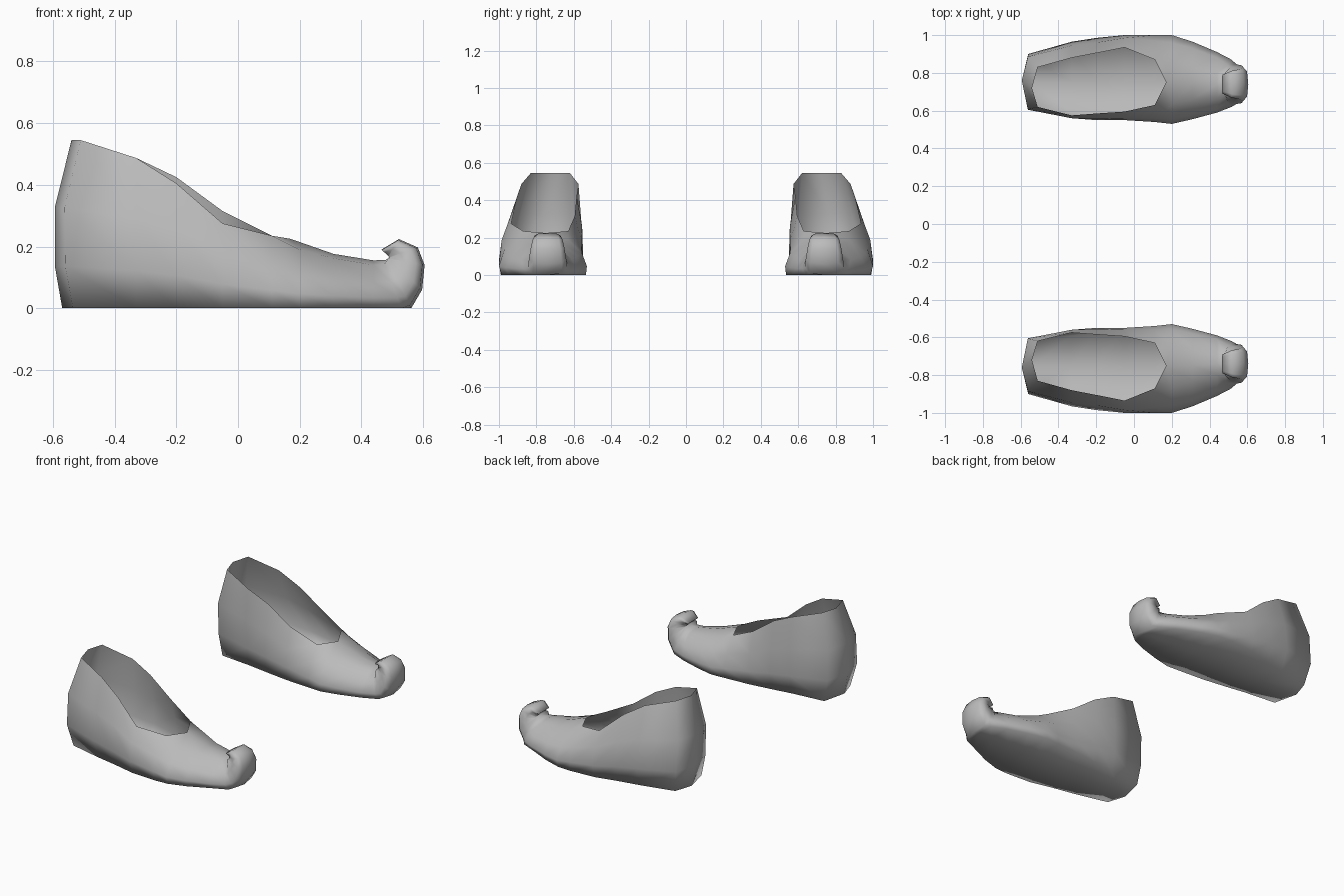
import bpy, bmesh

if "Cube" in bpy.data.objects:
    bpy.data.objects.remove(bpy.data.objects["Cube"])

felt = bpy.data.materials.new("grey felt")
felt.diffuse_color = (0.5, 0.5, 0.5, 1)
felt.use_nodes = True
felt.node_tree.nodes["Principled BSDF"].inputs["Base Color"].default_value = felt.diffuse_color

# Cross-sections from heel to curled toe:
# sole (x, z), top (x, z), inner y and outer y at sole/low/mid/top, middle y,
# crown offset (x, z) or None where the shoe is open, outer rim drop
SECTIONS = [
    ((-.605, 0), (-.605, .545), (.76, .76, .76, .72), (.76, .76, .76, .72), .76, None, 0),
    ((-.57, 0), (-.575, .545), (.61, .605, .605, .62), (.87, .90, .885, .83), .75, None, 0),
    ((-.33, 0), (-.33, .487), (.59, .56, .56, .575), (.92, .965, .945, .88), .75, None, 0),
    ((-.20, 0), (-.20, .425), (.57, .55, .555, .585), (.945, .985, .96, .905), .75, None, .02),
    ((-.05, 0), (-.05, .315), (.55, .55, .56, .595), (.98, 1.0, .985, .935), .76, None, .04),
    ((.11, 0), (.11, .235), (.54, .54, .56, .63), (.99, 1.0, .97, .87), .76, None, 0),
    ((.20, 0), (.20, .19), (.535, .53, .555, .63), (.985, 1.0, .96, .87), .75, (-.03, .035), 0),
    ((.31, 0), (.31, .162), (.56, .555, .58, .66), (.95, .965, .93, .83), .75, (0, .014), 0),
    ((.44, 0), (.44, .14), (.60, .59, .61, .67), (.89, .91, .88, .80), .74, (0, .015), 0),
    ((.53, 0), (.475, .143), (.64, .62, .64, .69), (.85, .87, .84, .79), .74, (.005, .014), 0),
]
# Toe curl: sole point, top point, half width
CURL = [
    ((.562, 0), (.485, .157), .105), ((.597, .06), (.488, .159), .10),
    ((.605, .14), (.490, .162), .09), ((.583, .197), (.490, .166), .08),
    ((.522, .224), (.487, .170), .07), ((.465, .19), (.480, .176), .05),
]


def lean(x, z):
    """Rounds the back of the heel."""
    if x > -.45:
        return 0
    keys = [(0, .035), (.2, 0), (.43, .02), (.545, .065)]
    for (z0, a), (z1, b) in zip(keys, keys[1:]):
        if z <= z1 + 1e-4:
            return a + (b - a) * (z - z0) / (z1 - z0)
    return .065


def section_points(sole, top, inner, outer, mid, crown, drop, base=0):
    def at(t, y, dz=0):
        x = sole[0] + (top[0] - sole[0]) * t
        z = sole[1] + (top[1] - sole[1]) * t + dz
        return (x + lean(x, z), y, z)
    steps = (base, .25, .6, 1)
    pts = [at(0, mid)] + [at(t, y) for t, y in zip(steps, inner)]
    if crown is None:
        pts.append(None)
    else:
        pts.append((top[0] + crown[0], mid, top[1] + crown[1]))
    right = [at(t, y, -drop if t == 1 else 0) for t, y in zip(steps, outer)]
    return pts + right[::-1]


def build_shoe(name, side):
    bm = bmesh.new()
    rings = [section_points(*s) for s in SECTIONS]
    for sole, top, w in CURL:
        spread = (.75 * w, w, .9 * w, .6 * w)
        rings.append(section_points(sole, top, [.74 - d for d in spread],
                                    [.74 + d for d in spread], .74, (0, .004), 0, .06))
    verts = [[bm.verts.new((p[0], p[1] * side, p[2])) if p else None for p in r]
             for r in rings]
    n = len(verts[0])
    # Skin between sections, leaving the foot opening free
    for a, b in zip(verts, verts[1:]):
        for i in range(n):
            j = (i + 1) % n
            loop = [v for v in (a[i], b[i], b[j], a[j]) if v]
            if len(loop) > 2:
                bm.faces.new(loop)
    bm.faces.new(verts[-1])
    bmesh.ops.remove_doubles(bm, verts=bm.verts, dist=.0005)
    bmesh.ops.recalc_face_normals(bm, faces=bm.faces)
    # Make the sole face downwards
    lowest = min(bm.faces, key=lambda f: f.calc_center_median().z)
    if lowest.normal.z > 0:
        bmesh.ops.reverse_faces(bm, faces=bm.faces)
    for f in bm.faces:
        f.smooth = True
    mesh = bpy.data.meshes.new(name)
    bm.to_mesh(mesh)
    bm.free()
    mesh.materials.append(felt)
    shoe = bpy.data.objects.new(name, mesh)
    bpy.context.collection.objects.link(shoe)


build_shoe("left_shoe", 1)
build_shoe("right_shoe", -1)
